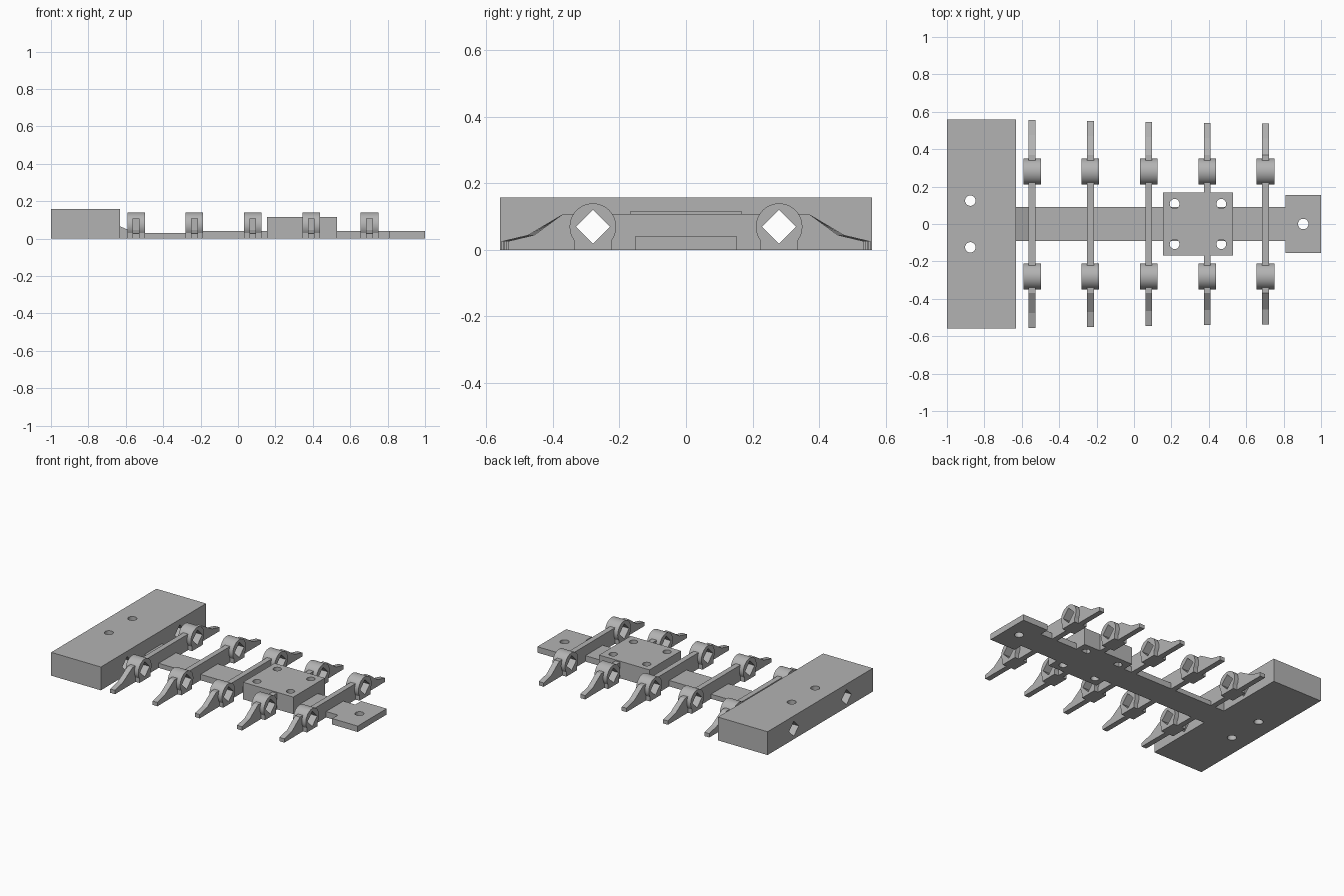
import bpy, bmesh, math

if "Cube" in bpy.data.objects:
    bpy.data.objects.remove(bpy.data.objects["Cube"])

GREY = bpy.data.materials.new("mid grey")
GREY.diffuse_color = (0.45, 0.45, 0.45, 1)
GREY.use_nodes = True
GREY.node_tree.nodes["Principled BSDF"].inputs["Base Color"].default_value = GREY.diffuse_color


def prism(name, pts, axis, lo, hi):
    """Extrude a closed 2D outline along axis: 'x' (y,z), 'y' (x,z) or 'z' (x,y)."""
    place = {'x': lambda a, b, t: (t, a, b),
             'y': lambda a, b, t: (a, t, b),
             'z': lambda a, b, t: (a, b, t)}[axis]
    bm = bmesh.new()
    face = bm.faces.new([bm.verts.new(place(a, b, lo)) for a, b in pts])
    ext = bmesh.ops.extrude_face_region(bm, geom=[face])
    d = place(0, 0, hi - lo)
    bmesh.ops.translate(bm, vec=d, verts=[v for v in ext['geom'] if isinstance(v, bmesh.types.BMVert)])
    bmesh.ops.recalc_face_normals(bm, faces=bm.faces)
    me = bpy.data.meshes.new(name)
    bm.to_mesh(me)
    bm.free()
    me.materials.append(GREY)
    ob = bpy.data.objects.new(name, me)
    bpy.context.collection.objects.link(ob)
    return ob


def rect(x0, x1, y0, y1):
    return [(x0, y0), (x1, y0), (x1, y1), (x0, y1)]


def circle(cx, cy, r, n=32):
    return [(cx + r * math.cos(2 * math.pi * i / n), cy + r * math.sin(2 * math.pi * i / n)) for i in range(n)]


def cut(ob, cutters):
    """Subtract each cutter from ob, then delete the cutters."""
    bpy.context.view_layer.objects.active = ob
    for c in cutters:
        c.hide_render = True
        m = ob.modifiers.new("hole", 'BOOLEAN')
        m.operation, m.solver, m.object = 'DIFFERENCE', 'EXACT', c
        bpy.ops.object.modifier_apply(modifier=m.name)
        bpy.data.objects.remove(c)


def smooth(ob):
    bpy.ops.object.select_all(action='DESELECT')
    ob.select_set(True)
    bpy.context.view_layer.objects.active = ob
    bpy.ops.object.shade_smooth_by_angle(angle=math.radians(30))


def bolt_hole(x, y, r):
    return prism("cutter", circle(x, y, r), 'z', -0.1, 0.3)


def rod_hole(y, x0, x1):
    d = 0.051
    return prism("cutter", [(y - d, RZ), (y, RZ - d), (y + d, RZ), (y, RZ + d)], 'x', x0, x1)


RY, RZ, RR = 0.28, 0.07, 0.07     # rod centre and ring radius

# Large end block with two bolt holes and two square rod channels
block = prism("end_block", rect(-1, -0.63, -0.56, 0.56), 'z', 0, 0.157)
cut(block, [bolt_hole(-0.875, s * 0.125, 0.028) for s in (-1, 1)]
    + [rod_hole(s * RY, -1.1, -0.5) for s in (-1, 1)])
smooth(block)

# Flat spine, with a sloped fillet against the block
prism("spine", [(-0.63, 0), (0.815, 0), (0.815, 0.04), (-0.235, 0.04), (-0.235, 0.031),
                (-0.55, 0.031), (-0.63, 0.065)], 'y', -0.092, 0.092)

# Raised mounting plate with four bolt holes
plate = prism("mounting_plate", rect(0.155, 0.53, -0.168, 0.168), 'z', 0, 0.115)
cut(plate, [bolt_hole(x, s * 0.108, 0.026) for x in (0.217, 0.467) for s in (-1, 1)])
smooth(plate)

# End tab with one bolt hole
tab = prism("end_tab", rect(0.81, 1, -0.154, 0.154), 'z', 0, 0.04)
cut(tab, [bolt_hole(0.905, 0, 0.028)])
smooth(tab)

# Five ribs, each slightly shorter, with a footed ring on either side
for i in range(5):
    x = -0.545 + 0.312 * i
    tip = 0.556 - 0.005 * i
    half = [(tip, 0), (tip, 0.026), (tip - 0.08, 0.045), (0.37, 0.108)]
    rib = prism(f"rib_{i + 1}", half + [(-y, z) for y, z in reversed(half)], 'x', x - 0.018, x + 0.018)
    cut(rib, [rod_hole(s * RY, x - 0.2, x + 0.2) for s in (-1, 1)])

    for s, side in ((-1, "front"), (1, "back")):
        a0, a1, n = math.radians(-35), math.radians(215), 28
        arc = [a0 + (a1 - a0) * k / n for k in range(n + 1)]
        outline = [(s * RY + RR * math.cos(a), RZ + RR * math.sin(a)) for a in arc]
        outline += [(outline[-1][0], 0), (outline[0][0], 0)]
        ring = prism(f"rod_ring_{side}_{i + 1}", outline, 'x', x - 0.047, x + 0.047)
        cut(ring, [rod_hole(s * RY, x - 0.2, x + 0.2)])
        smooth(ring)
